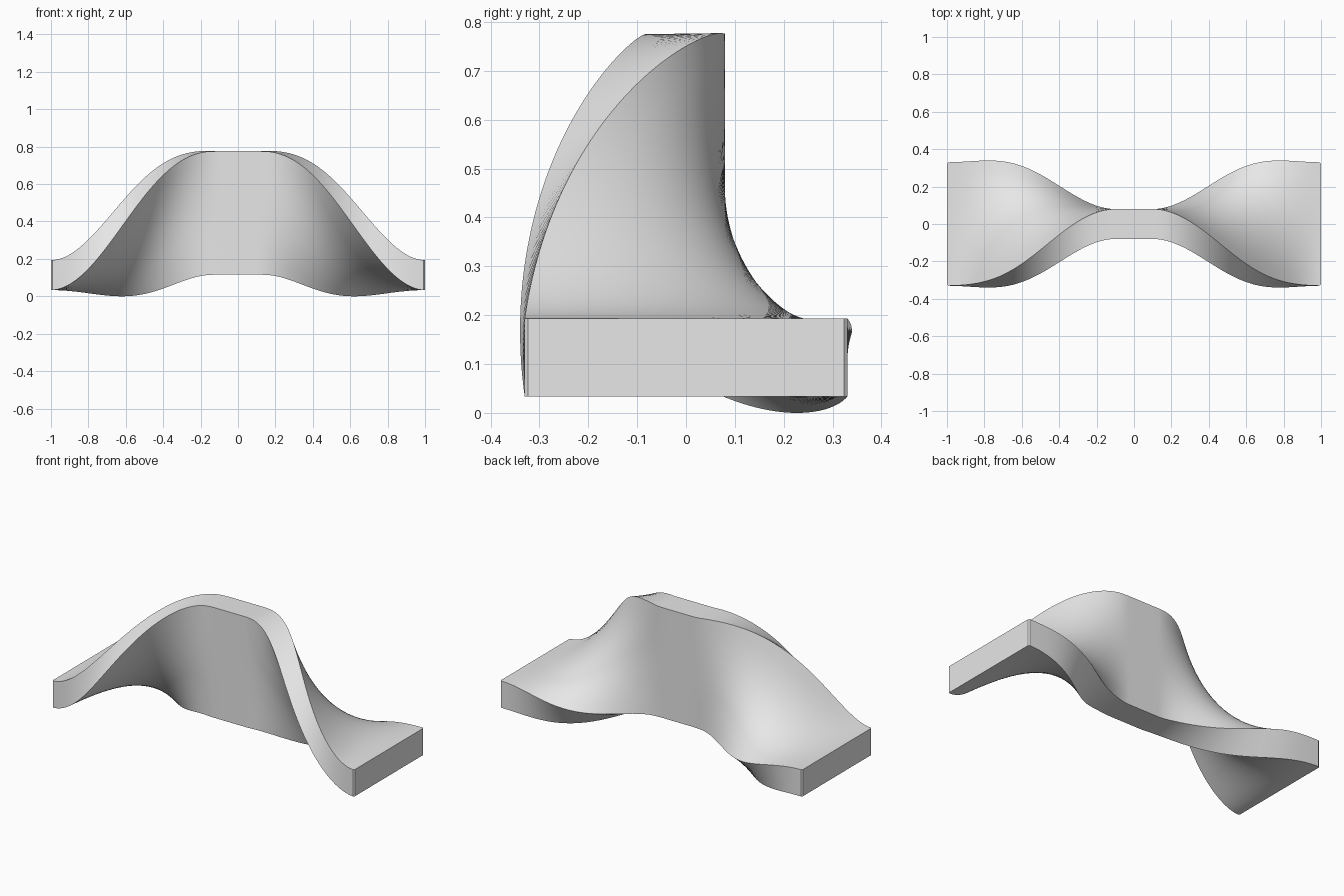
import bpy, bmesh, math

if "Cube" in bpy.data.objects:
    bpy.data.objects.remove(bpy.data.objects["Cube"])

HALF_W, HALF_T = 0.33, 0.08      # half width and half thickness of the bar
LOW, HIGH = 0.11, 0.4425         # centre height at the ends and in the middle
ACROSS, STEPS = 10, 64


def ease(x, start):
    """1 on the flat middle, easing smoothly to 0 at the ends."""
    t = min(1.0, max(0.0, (1.0 - abs(x)) / (1.0 - start)))
    return t * t * (3 - 2 * t)


def section(x, w):
    """Rectangular cross-section, turned and lifted according to x."""
    a = ease(x, 0.10) * math.pi / 2
    c = LOW + (HIGH - LOW) * ease(x, 0.15)
    row = [-w + 2 * w * i / ACROSS for i in range(ACROSS + 1)]
    flat = [(u, HALF_T) for u in row] + [(u, -HALF_T) for u in reversed(row)]
    return [(x, u * math.cos(a) + v * math.sin(a),
             c - u * math.sin(a) + v * math.cos(a)) for u, v in flat]


# Stations along the bar, with a tiny chamfer at both end caps
half = [0.0, 0.05] + [0.10 + 0.893 * i / STEPS / 0.993 * 0.993 for i in range(STEPS + 1)]
half = [(x, HALF_W) for x in half] + [(1.0, HALF_W - 0.007)]
stations = [(-x, w) for x, w in reversed(half[1:])] + half

# Twisted arch bar
bm = bmesh.new()
rings = [[bm.verts.new(p) for p in section(x, w)] for x, w in stations]
for r, s in zip(rings, rings[1:]):
    n = len(r)
    for i in range(n):
        j = (i + 1) % n
        bm.faces.new((r[i], r[j], s[j], s[i]))
bm.faces.new(rings[0])
bm.faces.new(rings[-1])
bmesh.ops.recalc_face_normals(bm, faces=bm.faces)

# Rest the lowest point on the ground
low = min(v.co.z for v in bm.verts)
bmesh.ops.translate(bm, verts=bm.verts, vec=(0, 0, -low))

mesh = bpy.data.meshes.new("twisted_arch_bar")
bm.to_mesh(mesh)
bm.free()
bar = bpy.data.objects.new("twisted_arch_bar", mesh)
bpy.context.collection.objects.link(bar)

grey = bpy.data.materials.new("light_grey")
grey.diffuse_color = (0.8, 0.8, 0.8, 1)
grey.use_nodes = True
grey.node_tree.nodes["Principled BSDF"].inputs["Base Color"].default_value = grey.diffuse_color
mesh.materials.append(grey)

bpy.context.view_layer.objects.active = bar
bar.select_set(True)
bpy.ops.object.shade_smooth_by_angle(angle=math.radians(30))
